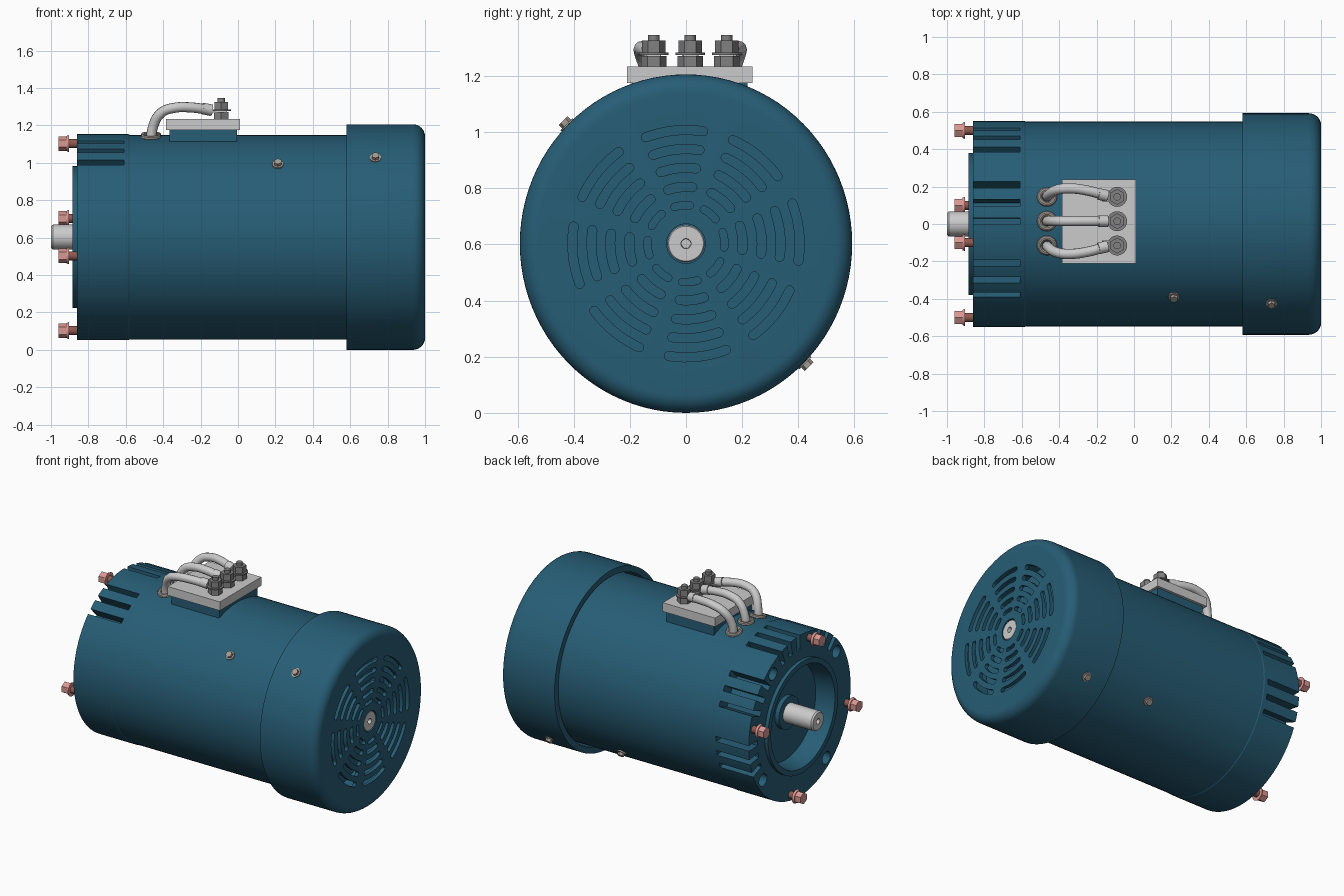
import bpy, bmesh, math
from math import sin, cos, radians, pi, sqrt
from mathutils import Vector, Matrix

if "Cube" in bpy.data.objects:
    bpy.data.objects.remove(bpy.data.objects["Cube"], do_unlink=True)

ZC = 0.603           # height of the motor axis
BODY_R = 0.547
made = []


def material(name, rgb):
    m = bpy.data.materials.new(name)
    m.use_nodes = True
    m.diffuse_color = (*rgb, 1)
    m.node_tree.nodes["Principled BSDF"].inputs["Base Color"].default_value = (*rgb, 1)
    return m


TEAL = material("teal paint", (0.02, 0.11, 0.18))
LIGHT = material("light grey", (0.6, 0.6, 0.6))
STEEL = material("dark steel", (0.22, 0.22, 0.22))
PINK = material("copper pink", (0.7, 0.31, 0.29))
THREAD = material("dark copper", (0.27, 0.1, 0.08))
TAN = material("warm grey", (0.38, 0.33, 0.3))


def finish(name, bm, mat):
    bmesh.ops.recalc_face_normals(bm, faces=bm.faces)
    me = bpy.data.meshes.new(name)
    bm.to_mesh(me)
    bm.free()
    ob = bpy.data.objects.new(name, me)
    bpy.context.collection.objects.link(ob)
    if mat:
        me.materials.append(mat)
        made.append(ob)
    return ob


def lathe(name, profile, mat, seg=96, squash=1.0, closed=False):
    """Spin (x, radius) points about the motor axis."""
    bm = bmesh.new()
    rings = [[bm.verts.new((x, squash * r * cos(2 * pi * i / seg), ZC + r * sin(2 * pi * i / seg)))
              for i in range(seg)] for x, r in profile]
    pairs = list(zip(rings, rings[1:]))
    if closed:
        pairs.append((rings[-1], rings[0]))
    else:
        bm.faces.new(rings[0])
        bm.faces.new(rings[-1])
    for a, b in pairs:
        for i in range(seg):
            j = (i + 1) % seg
            bm.faces.new((a[i], a[j], b[j], b[i]))
    return finish(name, bm, mat)


def add_cyl(bm, base, direction, r, length, seg, r2=None):
    d = Vector(direction).normalized()
    mid = Vector(base) + d * length / 2
    bmesh.ops.create_cone(bm, cap_ends=True, segments=seg, radius1=r, radius2=r if r2 is None else r2,
                          depth=length, matrix=Matrix.Translation(mid) @ d.to_track_quat('Z', 'Y').to_matrix().to_4x4())


def cyl(name, base, direction, r, length, mat, seg=24, r2=None):
    bm = bmesh.new()
    add_cyl(bm, base, direction, r, length, seg, r2)
    return finish(name, bm, mat)


def add_box(bm, size, matrix):
    bmesh.ops.create_cube(bm, size=1, matrix=matrix @ Matrix.Diagonal((*size, 1)))


def box(name, x, y, z, mat):
    bm = bmesh.new()
    add_box(bm, (x[1] - x[0], y[1] - y[0], z[1] - z[0]),
            Matrix.Translation((sum(x) / 2, sum(y) / 2, sum(z) / 2)))
    return finish(name, bm, mat)


def polar(x, r, deg):
    return Vector((x, r * cos(radians(deg)), ZC + r * sin(radians(deg))))


def cut(target, bm):
    cutter = finish("cutter", bm, None)
    cutter.hide_render = True
    mod = target.modifiers.new("cut", 'BOOLEAN')
    mod.object, mod.operation, mod.solver = cutter, 'DIFFERENCE', 'EXACT'
    bpy.context.view_layer.objects.active = target
    bpy.ops.object.modifier_apply(modifier=mod.name)
    bpy.data.objects.remove(cutter, do_unlink=True)


# Motor body with recessed mounting face and raised pilot ring
body = lathe("motor_body", [(-0.75, 0.1), (-0.75, 0.33), (-0.885, 0.345), (-0.885, 0.38), (-0.86, 0.38),
                            (-0.86, 0.55), (-0.585, 0.55), (-0.58, BODY_R), (0.72, BODY_R), (0.72, 0.1)], TEAL)

# Cooling notches and mounting holes on the drive end
bm = bmesh.new()
for group in (123, 78, 33, -12):
    for step in (-10.5, 0, 10.5):
        a = group + step
        add_box(bm, (0.31, 0.2, 0.036), Matrix.Translation(polar(-0.765, 0.555, a)) @ Matrix.Rotation(radians(a), 4, 'X'))
for a in (-126, -36, 54, 144):
    add_cyl(bm, polar(-0.95, 0.49, a), (1, 0, 0), 0.042, 0.25, 24)
cut(body, bm)

# Fan cover: hollow cup with a rounded rim
arc = [(0.935 + 0.065 * sin(t * pi / 16), 0.538 + 0.065 * cos(t * pi / 16)) for t in range(9)]
cover = lathe("fan_cover", [(0.58, 0.562), (0.58, 0.603)] + arc +
              [(1.0, 0.07), (0.975, 0.07), (0.975, 0.53), (0.94, 0.562)], TEAL, squash=0.982, closed=True)

# Curved ventilation slots
bm = bmesh.new()
for rc, w in ((0.405, 0.016), (0.337, 0.016), (0.27, 0.016), (0.202, 0.016), (0.137, 0.013)):
    half = radians(17) - w / rc
    for k in range(8):
        mid = radians(96 + 45 * k)
        pts = [((rc + w) * Vector((cos(mid + half * t / 4), sin(mid + half * t / 4)))) for t in range(-4, 5)]
        ends = []
        for side in (1, -1):
            e = mid + side * half
            c = rc * Vector((cos(e), sin(e)))
            turn = [e + side * pi * t / 6 + (0 if side == 1 else pi) for t in range(1, 6)]
            if side == -1:
                turn = [e + pi + pi * t / 6 for t in range(1, 6)]
            ends.append([c + w * Vector((cos(t), sin(t))) for t in turn])
        inner = [((rc - w) * Vector((cos(mid - half * t / 4), sin(mid - half * t / 4)))) for t in range(-4, 5)]
        outline = pts + ends[0] + inner + ends[1]
        f = bm.faces.new([bm.verts.new((0.95, p.x, ZC + p.y)) for p in outline])
        new = bmesh.ops.extrude_face_region(bm, geom=[f])["geom"]
        bmesh.ops.translate(bm, vec=(0.1, 0, 0), verts=[v for v in new if isinstance(v, bmesh.types.BMVert)])
cut(cover, bm)

# Shaft with centre drillings at both ends
lathe("shaft", [(-0.95, 0.016), (-1.0, 0.018), (-1.0, 0.058), (-0.99, 0.066), (0.992, 0.066),
                (0.997, 0.062), (0.997, 0.018), (0.95, 0.016)], LIGHT, seg=40)
cyl("shaft_collar", (-0.78, 0, ZC), (1, 0, 0), 0.11, 0.04, TEAL, 40)

# Flanged mounting bolts
for n in range(4):
    a = 101.3 + 90 * n
    cyl("bolt_thread", polar(-0.91, 0.51, a), (1, 0, 0), 0.024, 0.09, THREAD)
    cyl("bolt_flange", polar(-0.903, 0.51, a), (-1, 0, 0), 0.046, 0.014, PINK, 28, 0.04)
    cyl("bolt_head", polar(-0.91, 0.51, a), (-1, 0, 0), 0.039, 0.05, PINK, 6)

# Small side screws on the body and the cover, on opposite sides
for a in (135, -45):
    out = polar(0, 1, a) - polar(0, 0, a)
    for x, r in ((0.213, BODY_R), (0.735, 0.594)):
        cyl("side_screw_washer", polar(x, r - 0.01, a), out, 0.03, 0.018, TAN)
        cyl("side_screw_head", polar(x, r, a), out, 0.022, 0.026, TAN, 6)

# Terminal block on its riser
box("terminal_riser", (-0.365, -0.005), (-0.195, 0.22), (1.05, 1.175), TEAL)
box("terminal_block", (-0.385, 0.01), (-0.21, 0.237), (1.175, 1.235), LIGHT)

# Terminals, cables and grommets
for y, bow in ((0.145, 0.045), (0.015, 0.0), (-0.115, -0.045)):
    x, up = -0.09, (0, 0, 1)
    cyl("terminal_stud", (x, y, 1.2), up, 0.02, 0.147, STEEL)
    cyl("terminal_lower_nut", (x, y, 1.235), up, 0.045, 0.036, STEEL, 6)
    cyl("terminal_washer", (x, y, 1.276), up, 0.053, 0.008, STEEL, 32)
    cyl("terminal_upper_nut", (x, y, 1.284), up, 0.042, 0.042, STEEL, 6)
    box("cable_lug", (-0.17, -0.06), (y - 0.026, y + 0.026), (1.269, 1.277), LIGHT)
    cyl("cable_collar", (-0.19, y + bow * 0.35, 1.291), (0.05, -bow * 0.25, -0.01), 0.031, 0.05, LIGHT)
    cu = bpy.data.curves.new("cable", 'CURVE')
    cu.dimensions, cu.bevel_depth, cu.bevel_resolution, cu.resolution_u = '3D', 0.027, 4, 8
    cu.use_fill_caps = True
    path = [(-0.465, 0, 1.09), (-0.455, 0.25, 1.19), (-0.41, 0.85, 1.268), (-0.34, 1, 1.294),
            (-0.25, 0.75, 1.296), (-0.14, 0.1, 1.28)]
    sp = cu.splines.new('BEZIER')
    sp.bezier_points.add(len(path) - 1)
    for p, (px, b, pz) in zip(sp.bezier_points, path):
        p.co = (px, y + bow * b, pz)
        p.handle_left_type = p.handle_right_type = 'AUTO'
    cable = bpy.data.objects.new("cable", cu)
    bpy.context.collection.objects.link(cable)
    cu.materials.append(LIGHT)
    top = ZC + sqrt(BODY_R ** 2 - y ** 2)
    bpy.ops.mesh.primitive_torus_add(location=(-0.465, y, top), rotation=(-math.asin(y / BODY_R), 0, 0), major_radius=0.04,
                                     minor_radius=0.014, major_segments=32, minor_segments=10)
    grommet = bpy.context.object
    grommet.name = "cable_grommet"
    grommet.data.materials.append(TAN)
    made.append(grommet)

# Smooth the round surfaces, keep the edges sharp
bpy.ops.object.select_all(action='DESELECT')
for ob in made:
    ob.select_set(True)
bpy.context.view_layer.objects.active = body
bpy.ops.object.shade_smooth_by_angle(angle=radians(30))
